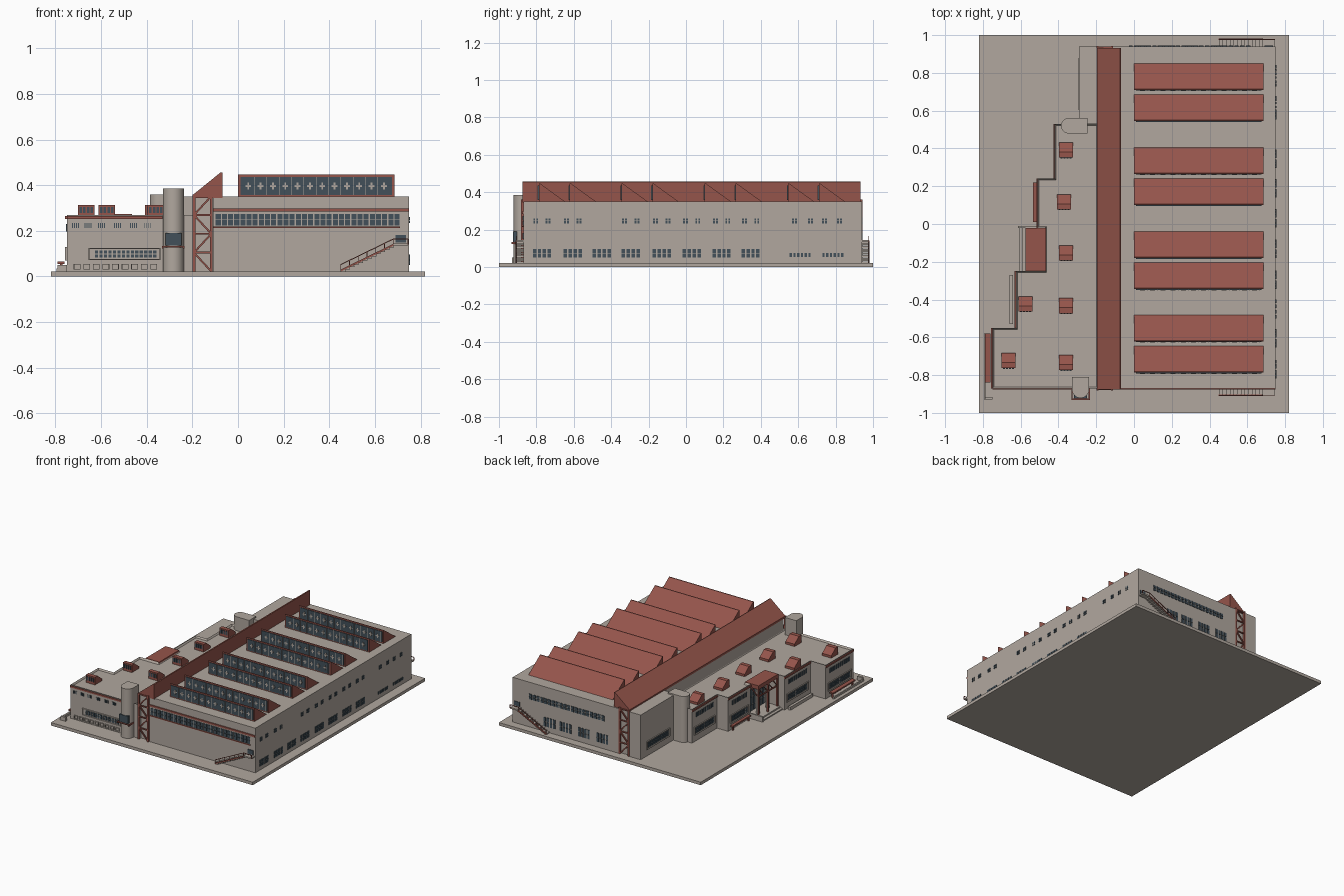
import bpy, bmesh, math
from mathutils import Vector, Matrix

if "Cube" in bpy.data.objects:
    bpy.data.objects.remove(bpy.data.objects["Cube"])


def material(name, rgb):
    m = bpy.data.materials.new(name)
    m.diffuse_color = (*rgb, 1)
    m.use_nodes = True
    m.node_tree.nodes["Principled BSDF"].inputs["Base Color"].default_value = m.diffuse_color
    return m


GREY = material("warm concrete", (0.44, 0.39, 0.345))
RED = material("brick red", (0.30, 0.09, 0.07))
GLASS = material("dark glass", (0.055, 0.08, 0.10))


def finish(name, bm, mat):
    bmesh.ops.recalc_face_normals(bm, faces=bm.faces)
    me = bpy.data.meshes.new(name)
    bm.to_mesh(me)
    bm.free()
    me.materials.append(mat)
    ob = bpy.data.objects.new(name, me)
    bpy.context.collection.objects.link(ob)
    return ob


def add_box(bm, x, y, z):
    c = [(a + b) / 2 for a, b in (x, y, z)]
    s = [abs(b - a) for a, b in (x, y, z)]
    bmesh.ops.create_cube(bm, size=1, matrix=Matrix.Translation(c) @ Matrix.Diagonal((*s, 1)))


def add_bar(bm, p, q, t):
    p, q = Vector(p), Vector(q)
    d = q - p
    rot = d.to_track_quat('Z', 'Y').to_matrix().to_4x4()
    bmesh.ops.create_cube(bm, size=1, matrix=Matrix.Translation((p + q) / 2) @ rot
                          @ Matrix.Diagonal((t, t, d.length, 1)))


def add_prism(bm, pts, vec):
    f = bm.faces.new([bm.verts.new(p) for p in pts])
    r = bmesh.ops.extrude_face_region(bm, geom=[f])
    bmesh.ops.translate(bm, vec=vec, verts=[v for v in r['geom'] if isinstance(v, bmesh.types.BMVert)])


def boxes(name, mat, *items):
    bm = bmesh.new()
    for it in items:
        add_box(bm, *it)
    return finish(name, bm, mat)


def plate(bm, axis, wall, sign, a, b, z, t=0.004):
    """Thin plate on a wall; axis is the wall normal, a..b runs along the wall."""
    n = (wall - sign * 0.002, wall + sign * t)
    add_box(bm, *((n, (a, b), z) if axis == 'x' else ((a, b), n, z)))


def panes(bm, axis, wall, sign, a, b, z, cols, rows=1, gap=0.008):
    w, h = (b - a) / cols, (z[1] - z[0]) / rows
    for i in range(cols):
        for j in range(rows):
            plate(bm, axis, wall, sign, a + i * w + gap / 2, a + (i + 1) * w - gap / 2,
                  (z[0] + j * h + gap / 4, z[0] + (j + 1) * h - gap / 4))


# Ground slab and main hall
boxes("ground_slab", GREY, ((-.82, .82), (-1, 1), (0, .022)))
boxes("main_hall", GREY, ((-.11, .75), (-.87, .94), (.02, .35)),
      ((-.195, -.10), (-.855, .925), (.02, .35)), ((-.29, -.19), (.53, .94), (.02, .35)))

# Stepped low wing with a parapet
steps = [(-.75, -.87, -.55), (-.625, -.55, -.25), (-.47, -.25, -.02),
         (-.51, -.02, .24), (-.42, .24, .53)]
outline = [(-.19, -.87)] + [(x, y) for x, a, b in steps for y in (a, b)] + [(-.19, .53)]
bm = bmesh.new()
add_prism(bm, [(x, y, .02) for x, y in outline], (0, 0, .25))
bm.normal_update()
top = [f for f in bm.faces if f.calc_center_median().z > .26]
bmesh.ops.inset_region(bm, faces=top, thickness=.008, use_even_offset=True)
bmesh.ops.translate(bm, vec=(0, 0, -.012), verts=top[0].verts[:])
finish("low_wing", bm, GREY)

# Sawtooth roof lights
teeth = [-.787, -.622, -.345, -.18, .10, .265, .545, .71]
saw, glass, mull = bmesh.new(), bmesh.new(), bmesh.new()
for y in teeth:
    add_prism(saw, [(0, y, .345), (0, y, .447), (0, y + .006, .447), (0, y + .147, .345)], (.685, 0, 0))
    plate(glass, 'y', y, -1, .01, .675, (.358, .437))
    for i in range(12):
        x = .045 + i * .054
        plate(mull, 'y', y, -1, x - .004, x + .004, (.382, .412), .006)
        plate(mull, 'y', y, -1, x - .013, x + .013, (.393, .401), .006)
        plate(mull, 'y', y, -1, x + .026, x + .028, (.358, .437), .006)
finish("sawtooth_roofs", saw, RED)
finish("sawtooth_glazing", glass, GLASS)
finish("sawtooth_mullions", mull, GREY)

# Long sloping roof ridge
bm = bmesh.new()
add_prism(bm, [(-.195, -.875, .345), (-.195, -.875, .36), (-.075, -.875, .457),
               (-.068, -.875, .455), (-.068, -.875, .345)], (0, 1.808, 0))
finish("roof_ridge", bm, RED)

# Lattice frames at both ends of the ridge
bm = bmesh.new()
for y in (-.875, .937):
    for x in (-.193, -.117):
        add_bar(bm, (x, y, .02), (x, y, .36), .012)
    n = 4
    h = .33 / n
    for i in range(n):
        z = .022 + i * h
        ends = (-.193, -.117) if i % 2 else (-.117, -.193)
        add_bar(bm, (ends[0], y, z), (ends[1], y, z + h), .008)
        add_bar(bm, (-.193, y, z + h), (-.117, y, z + h), .008)
finish("lattice_frames", bm, RED)

# Round-ended stair towers
def tower(name, cx, cy, r, length, angle, top):
    pts = [(r * math.cos(math.pi * i / 16), r * math.sin(math.pi * i / 16)) for i in range(17)]
    pts += [(-r, -length), (r, -length)]
    rot = Matrix.Rotation(angle, 3, 'Z')
    b = bmesh.new()
    add_prism(b, [rot @ Vector((x, y, 0)) + Vector((cx, cy, .02)) for x, y in pts], (0, 0, top - .02))
    ob = finish(name, b, GREY)
    for o in bpy.context.selected_objects:
        o.select_set(False)
    ob.select_set(True)
    bpy.context.view_layer.objects.active = ob
    bpy.ops.object.shade_smooth_by_angle(angle=math.radians(30))


tower("front_tower", -.283, -.875, .046, .065, math.pi, .385)
tower("rear_tower", -.345, .52, .041, .10, math.pi / 2, .36)
boxes("front_tower_window", GLASS, ((-.318, -.248), (-.924, -.88), (.135, .19)))
boxes("front_tower_balcony", RED, ((-.332, -.234), (-.932, -.924), (.128, .134)),
      ((-.332, -.326), (-.932, -.87), (.122, .134)), ((-.240, -.234), (-.932, -.87), (.122, .134)))

# Hall windows
bm = bmesh.new()
low = [-.77, -.605, -.45, -.295, -.13, .03, .19, .345]
for y in low:
    panes(bm, 'x', .75, 1, y - .053, y + .053, (.048, .098), 4, 2)
for y in (.61, .785):
    panes(bm, 'x', .75, 1, y - .06, y + .06, (.052, .076), 6)
for y in [-.77, -.605, -.295, -.13, .03, .19, .345, .58, .665, .74, .82]:
    for s in ((-.033, .033) if y < .5 else (0,)):
        panes(bm, 'x', .75, 1, y + s - .016, y + s + .016, (.232, .262), 2, 2, .006)
panes(bm, 'y', -.87, -1, -.10, .71, (.222, .275), 30, 2, .005)
panes(bm, 'y', .94, 1, .0, .62, (.225, .268), 20, 2, .008)
for x in (.02, .17, .32, .45):
    panes(bm, 'y', .94, 1, x - .05, x + .05, (.06, .13), 4, 2)
plate(bm, 'y', -.87, -1, .69, .735, (.15, .182))
plate(bm, 'y', .94, 1, .69, .735, (.15, .182))
finish("hall_windows", bm, GLASS)

# Thin red bands along the hall and the parapet of the wing
bm = bmesh.new()
plate(bm, 'y', -.87, -1, -.11, .75, (.284, .297), .007)
plate(bm, 'y', -.87, -1, -.11, .71, (.213, .219), .007)
plate(bm, 'y', -.87, -1, -.75, -.33, (.252, .264), .007)
for x, a, b in steps:
    plate(bm, 'x', x, -1, a, b, (.252, .264), .007)
finish("red_bands", bm, RED)

# Wing windows, with raised surrounds
bm, fr = bmesh.new(), bmesh.new()


def surround(axis, wall, sign, a, b, z0, z1, t=.004):
    for s in ((a, b, z0, z0 + t), (a, b, z1 - t, z1), (a, a + t, z0, z1), (b - t, b, z0, z1)):
        plate(fr, axis, wall, sign, s[0], s[1], s[2:], .007)


panes(bm, 'y', -.87, -1, -.63, -.355, (.082, .115), 14, 2, .006)
surround('y', -.87, -1, -.655, -.34, .073, .124)
for i in range(9):
    surround('y', -.87, -1, -.72 + i * .042, -.69 + i * .042, .03, .055, .003)
for x in (-.715, -.66, -.60, -.53, -.46, -.40):
    panes(bm, 'y', -.87, -1, x - .015, x + .02, (.212, .235), 4, 1, .005)
for x, a, b in steps + [(-.29, .58, .90)]:
    if x == -.47:
        continue
    panes(bm, 'x', x, -1, a + .04, b - .04, (.08, .12), 10, 2, .006)
    surround('x', x, -1, a + .025, b - .025, .07, .13)
    if x != -.29:
        panes(bm, 'x', x, -1, a + .04, b - .04, (.195, .232), 10, 1, .01)
panes(bm, 'x', -.47, -1, -.24, -.03, (.03, .20), 6, 3, .01)
finish("wing_windows", bm, GLASS)
finish("wing_window_surrounds", fr, GREY)

# Small roof lights on the wing
bm, gl = bmesh.new(), bmesh.new()
for x, y in [(-.36, .39), (-.37, .115), (-.36, -.155), (-.575, -.425),
             (-.36, -.435), (-.665, -.725), (-.36, -.735)]:
    a, b = y - .038, y + .042
    add_prism(bm, [(x - .037, a, .25), (x - .037, a, .314), (x - .037, a + .03, .314),
                   (x - .037, b, .275), (x - .037, b, .25)], (.074, 0, 0))
    panes(gl, 'y', a, -1, x - .032, x + .032, (.276, .306), 4, 1, .005)
finish("small_roof_lights", bm, RED)
finish("small_roof_light_glazing", gl, GLASS)

# Entrance porch: canopy, posts, braces and steps
bm = bmesh.new()
add_box(bm, (-.575, -.465), (-.25, -.02), (.245, .274))
for y in (-.245, -.135, -.026):
    add_bar(bm, (-.57, y, .02), (-.57, y, .25), .010)
add_bar(bm, (-.57, -.245, .19), (-.57, -.026, .19), .008)
for y in (-.245, -.19, -.135, -.08):
    add_bar(bm, (-.57, y, .19), (-.57, y + .055, .25), .006)
add_bar(bm, (-.57, -.026, .19), (-.50, -.026, .25), .006)
finish("porch_canopy", bm, RED)
bm = bmesh.new()
for y in (-.19, -.08):
    bmesh.ops.create_cone(bm, cap_ends=True, segments=12, radius1=.014, radius2=.014, depth=.225,
                          matrix=Matrix.Translation((-.53, y, .1325)))
finish("porch_columns", bm, GREY)
boxes("porch_steps", GREY, ((-.61, -.46), (-.25, -.02), (.02, .03)), ((-.59, -.46), (-.25, -.02), (.03, .04)),
      ((-.615, -.51), (-.022, -.01), (.02, .06)))

# Low planters and benches by the stepped walls
boxes("planters", GREY, ((-.66, -.64), (-.53, -.27), (.02, .045)), ((-.79, -.75), (-.93, -.915), (.02, .05)),
      ((-.795, -.785), (-.93, -.58), (.02, .035)))
boxes("red_benches", RED, ((-.79, -.76), (-.84, -.58), (.055, .065)), ((-.78, -.77), (-.83, -.82), (.02, .056)),
      ((-.78, -.77), (-.60, -.59), (.02, .056)), ((-.535, -.515), (.01, .22), (.05, .06)),
      ((-.53, -.52), (.02, .03), (.02, .05)), ((-.53, -.52), (.20, .21), (.02, .05)))

# Outside stairs with red railings at both ends of the hall
st, rail = bmesh.new(), bmesh.new()
for wall, s in ((-.87, -1), (.94, 1)):
    y = wall + s * .037
    add_box(st, (.68, .745), (wall, y), (.135, .145))
    for i in range(12):
        x, z = .45 + i * .0193, .03 + i * .0095
        add_box(st, (x, x + .021), (wall, y), (z - .008, z))
    add_bar(rail, (.45, y, .026), (.68, y, .138), .008)
    add_bar(rail, (.45, y, .052), (.68, y, .164), .004)
    add_bar(rail, (.68, y, .164), (.745, y, .164), .004)
    add_bar(rail, (.745, y, .14), (.745, y, .164), .004)
    for i in range(7):
        x, z = .45 + i * .0383, .026 + i * .0187
        add_bar(rail, (x, y, z), (x, y, z + .026), .003)
finish("outside_stairs", st, GREY)
finish("stair_railings", rail, RED)
